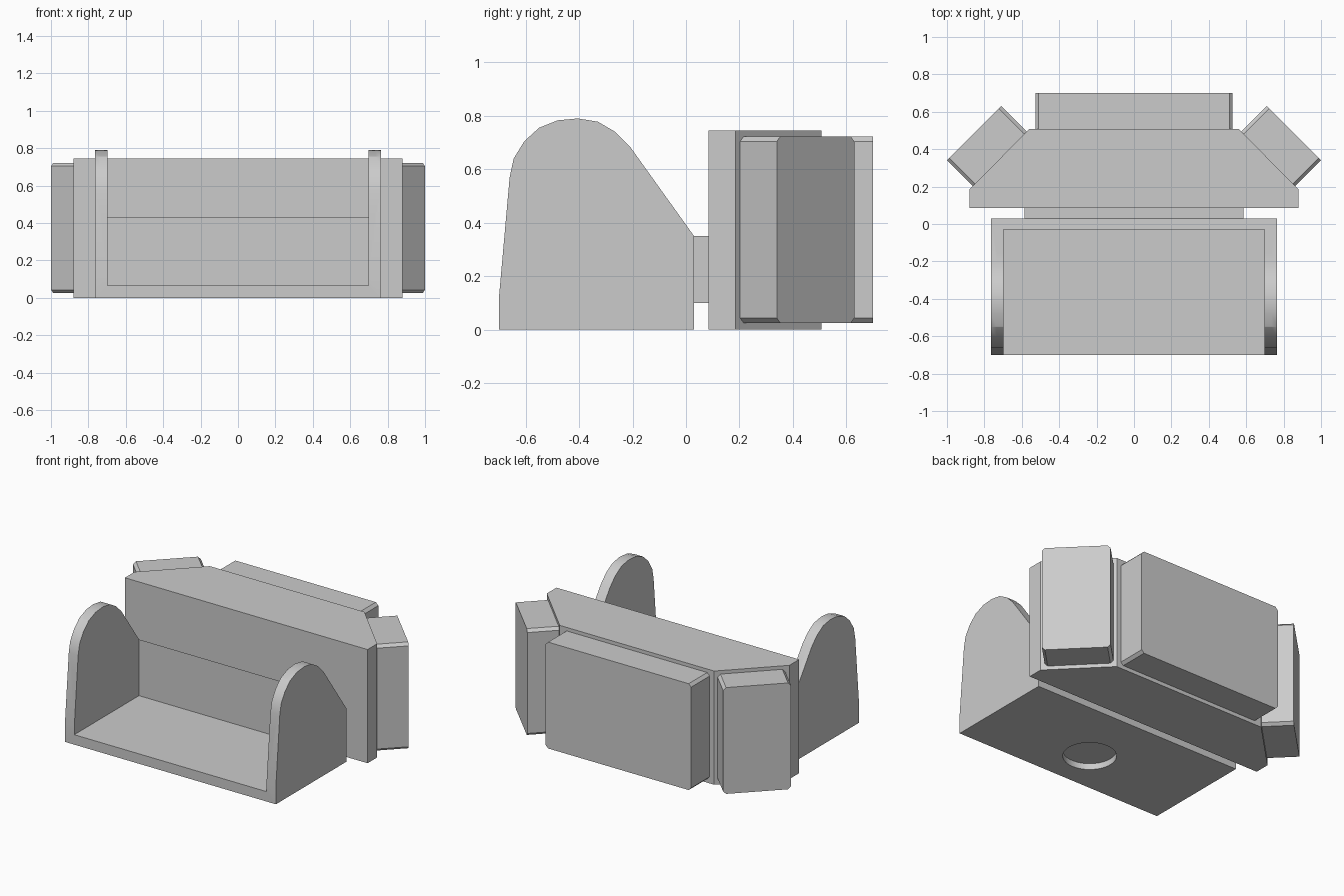
import bpy, bmesh, math
from mathutils import Matrix, Vector

cube = bpy.data.objects.get("Cube")
if cube:
    bpy.data.objects.remove(cube, do_unlink=True)

grey = bpy.data.materials.new("plain grey")
grey.use_nodes = True
GREY = (0.6, 0.6, 0.6, 1)
grey.diffuse_color = GREY
grey.node_tree.nodes["Principled BSDF"].inputs["Base Color"].default_value = GREY


def prism(name, outline, depth, matrix):
    """Extrude a flat outline along its local z by depth, then place it."""
    bm = bmesh.new()
    face = bm.faces.new([bm.verts.new((u, v, 0)) for u, v in outline])
    top = bmesh.ops.extrude_face_region(bm, geom=[face])["geom"]
    verts = [g for g in top if isinstance(g, bmesh.types.BMVert)]
    bmesh.ops.translate(bm, verts=verts, vec=(0, 0, depth))
    bm.transform(matrix)
    bmesh.ops.recalc_face_normals(bm, faces=bm.faces)
    mesh = bpy.data.meshes.new(name)
    bm.to_mesh(mesh)
    bm.free()
    mesh.materials.append(grey)
    obj = bpy.data.objects.new(name, mesh)
    bpy.context.collection.objects.link(obj)
    return obj


def axes(u, v, origin):
    """Matrix that maps an outline onto axes u and v from origin."""
    u, v = Vector(u), Vector(v)
    return Matrix.Translation(origin) @ Matrix((u, v, u.cross(v))).transposed().to_4x4()


def rect(u0, u1, v0, v1):
    return [(u0, v0), (u1, v0), (u1, v1), (u0, v1)]


def circle(cu, cv, r, n=64):
    return [(cu + r * math.cos(math.tau * i / n), cv + r * math.sin(math.tau * i / n))
            for i in range(n)]


def cut(obj, cutter):
    cutter.hide_render = True
    mod = obj.modifiers.new("cut", "BOOLEAN")
    mod.operation = "DIFFERENCE"
    mod.solver = "EXACT"
    mod.object = cutter
    bpy.ops.object.select_all(action="DESELECT")
    bpy.context.view_layer.objects.active = obj
    obj.select_set(True)
    bpy.ops.object.modifier_apply(modifier="cut")
    bpy.data.objects.remove(cutter, do_unlink=True)


Y, Z, X = (0, 1, 0), (0, 0, 1), (1, 0, 0)

# Open cradle: side profile across the full width, hollowed from the front
profile = [(-0.70, 0), (-0.70, 0.12), (-0.66, 0.57), (-0.645, 0.64), (-0.605, 0.705),
           (-0.55, 0.755), (-0.48, 0.783), (-0.405, 0.79), (-0.33, 0.778),
           (-0.265, 0.74), (-0.21, 0.685), (0.03, 0.35), (0.03, 0)]
cradle = prism("cradle", profile, 1.53, axes(Y, Z, (-0.765, 0, 0)))
cut(cradle, prism("hollow_cutter", rect(-1, -0.03, 0.065, 1), 1.394, axes(Y, Z, (-0.697, 0, 0))))
# Round recess inside both cheeks
cut(cradle, prism("recess_cutter", circle(-0.41, 0.53, 0.265), 1.47, axes(Y, Z, (-0.735, 0, 0))))
# Blind round hole under the floor
cut(cradle, prism("hole_cutter", circle(0, -0.41, 0.16), 0.09, axes(X, Y, (0, 0, -0.05))))
bpy.ops.object.shade_smooth_by_angle(angle=math.radians(25))

# Neck joining the cradle to the body
prism("neck", rect(-0.585, 0.585, 0.02, 0.095), 0.25, axes(X, Y, (0, 0, 0.10)))

# Body with two slanted rear corners
half = [(0.88, 0.085), (0.88, 0.185), (0.56, 0.508)]
prism("body", half + [(-x, y) for x, y in reversed(half)], 0.745, axes(X, Y, (0, 0, 0)))


def panel(name, width, centre, angle):
    """Upright slab with clipped corners, facing outwards at angle."""
    w, c, z0, z1 = width / 2, 0.018, 0.025, 0.722
    right = [(w, z0 + c), (w, z1 - c), (w - c, z1)]
    outline = [(w - c, z0)] + right + [(-u, v) for u, v in reversed(right)] + [(c - w, z0)]
    out = Vector((math.cos(angle), math.sin(angle), 0))
    side = Vector((-out.y, out.x, 0))
    prism(name, outline, 0.20, axes(side, Z, Vector((*centre, 0)) - out * 0.005))


# Rear and slanted corner panels
panel("rear_panel", 1.055, (0, 0.505), math.radians(90))
panel("left_panel", 0.41, (0.717, 0.347), math.radians(45))
panel("right_panel", 0.41, (-0.717, 0.347), math.radians(135))
